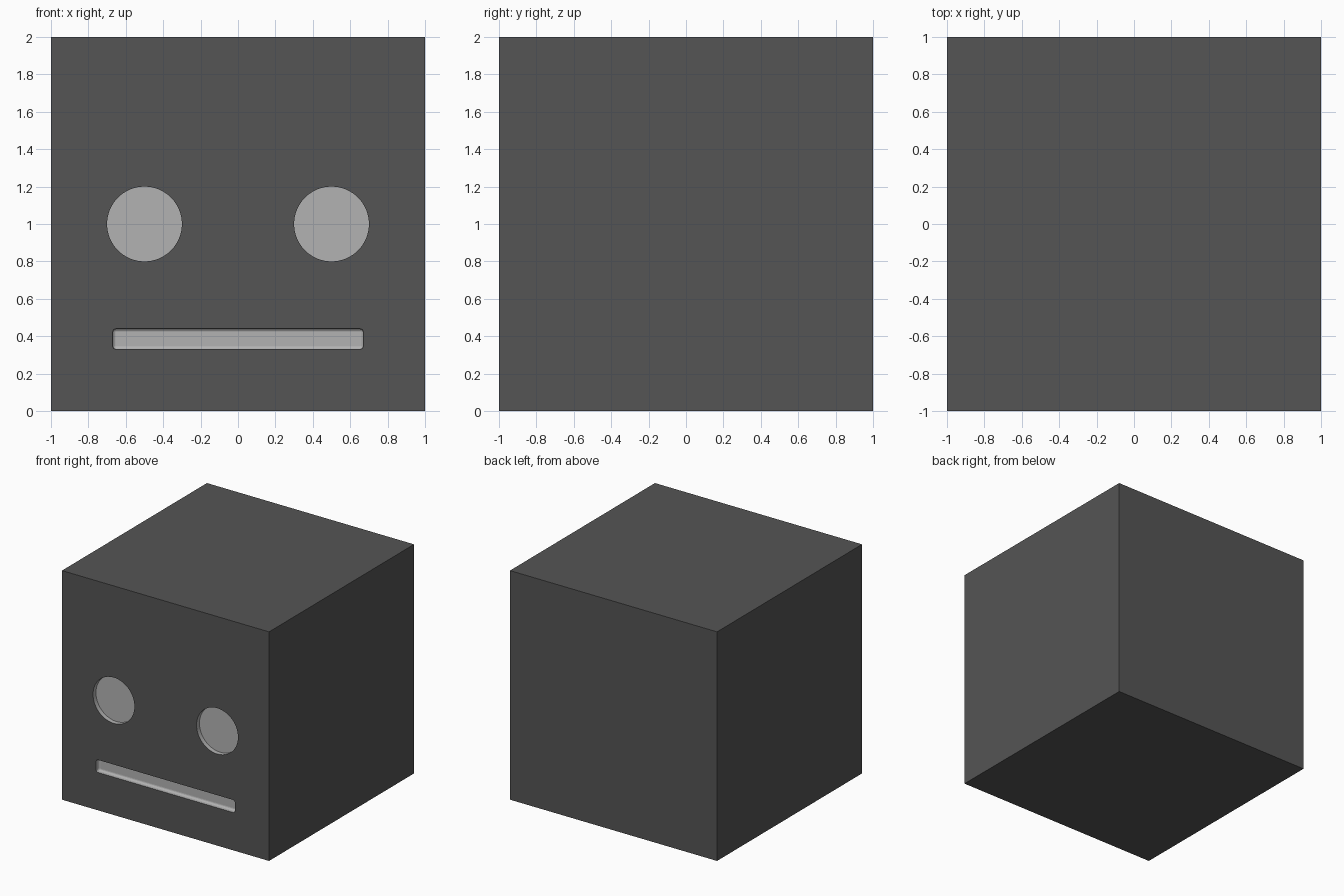
import bpy

if "Cube" in bpy.data.objects:
    bpy.data.objects.remove(bpy.data.objects["Cube"])

DEPTH = 0.04   # how far the face features sink into the front


def material(name, value):
    mat = bpy.data.materials.new(name)
    mat.diffuse_color = (value, value, value, 1)
    mat.use_nodes = True
    mat.node_tree.nodes["Principled BSDF"].inputs["Base Color"].default_value = mat.diffuse_color
    return mat


dark = material("dark_grey", 0.09)
light = material("light_grey", 0.45)

# Head block
bpy.ops.mesh.primitive_cube_add(size=2, location=(0, 0, 1))
head = bpy.context.object
head.name = "head"
head.data.materials.append(dark)


def recess(cutter, name):
    """Sink the cutter's shape into the head, lined with light grey."""
    cutter.name = name
    cutter.data.materials.append(light)
    cutter.hide_render = True
    cutter.hide_set(True)
    mod = head.modifiers.new(name, 'BOOLEAN')
    mod.operation = 'DIFFERENCE'
    mod.solver = 'EXACT'
    mod.material_mode = 'TRANSFER'
    mod.object = cutter


# Round eyes
for side, x in (("left", -0.5), ("right", 0.5)):
    bpy.ops.mesh.primitive_cylinder_add(vertices=64, radius=0.2, depth=2 * DEPTH,
                                        location=(x, -1, 1), rotation=(1.570796, 0, 0))
    eye = bpy.context.object
    bpy.ops.object.shade_smooth_by_angle()
    recess(eye, side + "_eye_cutter")

# Slot mouth with slightly rounded corners
bpy.ops.mesh.primitive_cube_add(size=1, location=(0, -1, 0.385))
mouth = bpy.context.object
mouth.scale = (1.34, 2 * DEPTH, 0.11)
bpy.ops.object.transform_apply(location=False, rotation=False, scale=True)
bevel = mouth.modifiers.new("round_corners", 'BEVEL')
bevel.width = 0.018
bevel.segments = 4
recess(mouth, "mouth_cutter")
